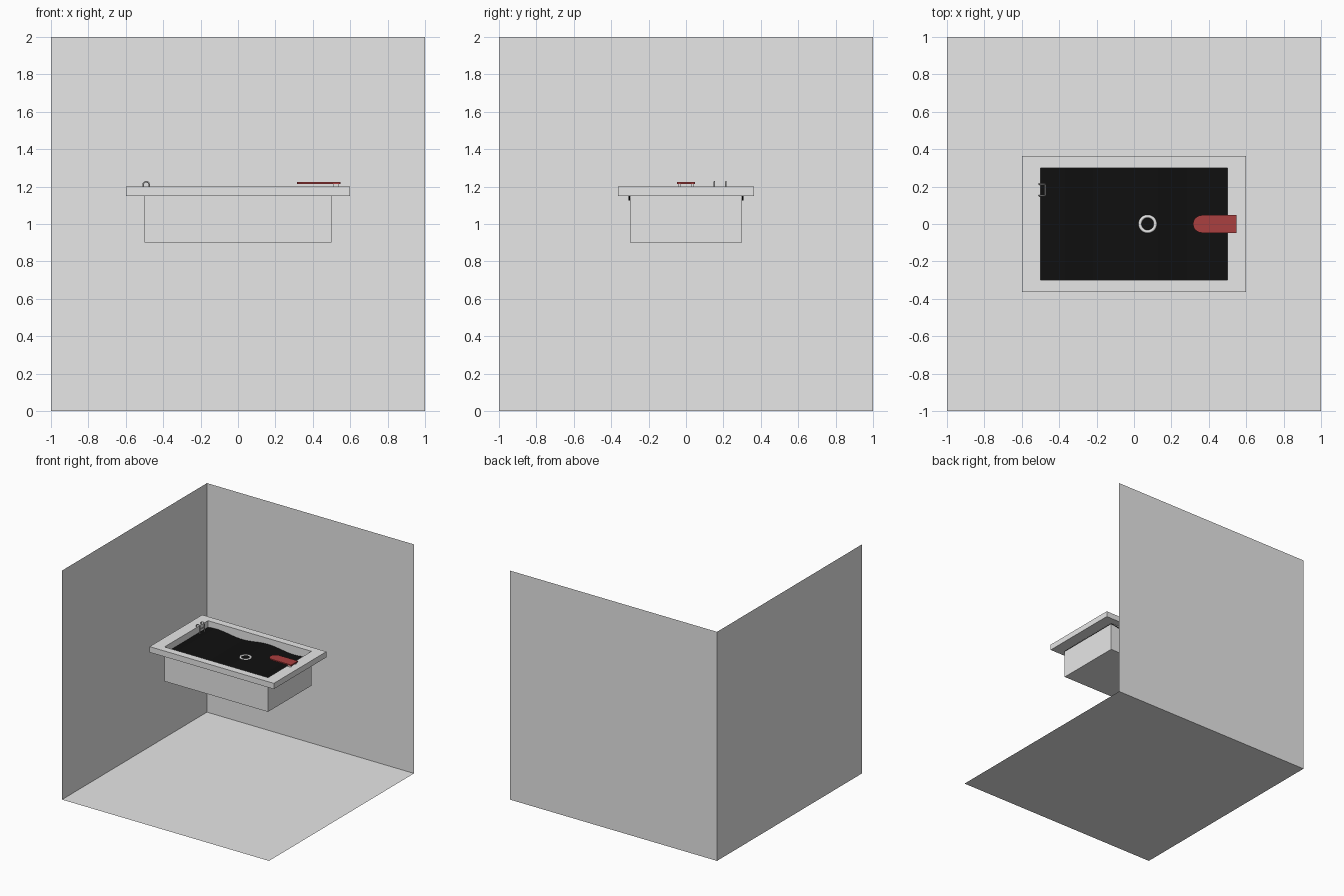
import bpy, bmesh
from math import sin, cos, pi
from mathutils import Matrix, Vector

cube = bpy.data.objects.get("Cube")
if cube:
    bpy.data.objects.remove(cube, do_unlink=True)


def material(name, color):
    m = bpy.data.materials.new(name)
    m.use_nodes = True
    m.diffuse_color = (*color, 1)
    m.node_tree.nodes["Principled BSDF"].inputs["Base Color"].default_value = (*color, 1)
    return m


WHITE = material("plaster_white", (0.8, 0.8, 0.8))
BLACK = material("dark_water", (0.005, 0.005, 0.005))
RED = material("board_red", (0.4, 0.05, 0.05))


def finish(name, bm, mat, smooth=False):
    bmesh.ops.recalc_face_normals(bm, faces=bm.faces)
    mesh = bpy.data.meshes.new(name)
    bm.to_mesh(mesh)
    bm.free()
    mesh.materials.append(mat)
    for p in mesh.polygons:
        p.use_smooth = smooth
    obj = bpy.data.objects.new(name, mesh)
    bpy.context.collection.objects.link(obj)
    return obj


def panel(name, corners, mat):
    bm = bmesh.new()
    bm.faces.new([bm.verts.new(c) for c in corners])
    return finish(name, bm, mat)


def prism(name, outline, z0, z1, mat):
    bm = bmesh.new()
    face = bm.faces.new([bm.verts.new((x, y, z0)) for x, y in outline])
    up = bmesh.ops.extrude_face_region(bm, geom=[face])["geom"]
    bmesh.ops.translate(bm, vec=(0, 0, z1 - z0),
                        verts=[v for v in up if isinstance(v, bmesh.types.BMVert)])
    return finish(name, bm, mat)


def rect(hx, hy, cx=0, cy=0):
    return [(cx - hx, cy - hy), (cx + hx, cy - hy), (cx + hx, cy + hy), (cx - hx, cy + hy)]


def tube(name, points, radius, mat):
    curve = bpy.data.curves.new(name, "CURVE")
    curve.dimensions = "3D"
    curve.bevel_depth = radius
    curve.bevel_resolution = 2
    curve.use_fill_caps = True
    spline = curve.splines.new("POLY")
    spline.points.add(len(points) - 1)
    for p, co in zip(spline.points, points):
        p.co = (*co, 1)
    curve.materials.append(mat)
    obj = bpy.data.objects.new(name, curve)
    bpy.context.collection.objects.link(obj)
    return obj


# Floor and two walls
panel("floor", [(x, y, 0) for x, y in rect(1, 1)], WHITE)
panel("back_wall", [(-1, 1, 0), (1, 1, 0), (1, 1, 2), (-1, 1, 2)], WHITE)
panel("side_wall", [(-1, -1, 0), (-1, 1, 0), (-1, 1, 2), (-1, -1, 2)], WHITE)

# Open-topped pool basin
basin = prism("pool_basin", rect(0.5, 0.3), 0.9, 1.15, WHITE)
bm = bmesh.new()
bm.from_mesh(basin.data)
lid = [f for f in bm.faces if f.calc_center_median().z > 1.14]
bmesh.ops.delete(bm, geom=lid, context="FACES")
bm.to_mesh(basin.data)
bm.free()

# Rim frame around the basin
bm = bmesh.new()
loops = [[bm.verts.new((x, y, z)) for x, y in rect(hx, hy)]
         for hx, hy, z in ((0.6, 0.363, 1.15), (0.6, 0.363, 1.2), (0.5, 0.3, 1.2), (0.5, 0.3, 1.15))]
for i in range(4):
    a, b = loops[i], loops[(i + 1) % 4]
    for j in range(4):
        k = (j + 1) % 4
        bm.faces.new((a[j], a[k], b[k], b[j]))
finish("pool_rim", bm, WHITE)

# Rippled water sheet
bm = bmesh.new()
bmesh.ops.create_grid(bm, x_segments=64, y_segments=24, size=1)
for v in bm.verts:
    v.co.x *= 0.505
    v.co.y *= 0.308
    v.co.z = 1.137 + 0.012 * cos(4 * pi * (v.co.x + 0.42))
finish("water", bm, BLACK, True)

# Floating ring
bpy.ops.mesh.primitive_torus_add(major_segments=32, minor_segments=10, major_radius=0.041,
                                 minor_radius=0.009, location=(0.073, 0, 1.147))
ring = bpy.context.object
ring.name = "float_ring"
ring.data.materials.append(WHITE)
bpy.ops.object.shade_smooth()

# Diving board with a rounded tip and two supports
tip = [(0.362 - 0.047 * sin(t * pi / 8), 0.047 * cos(t * pi / 8)) for t in range(9)]
prism("diving_board", [(0.547, 0.047)] + tip + [(0.547, -0.047)], 1.215, 1.225, RED)
for side, label in ((-1, "right"), (1, "left")):
    prism("board_support_" + label, rect(0.016, 0.005, 0.523, side * 0.034), 1.2, 1.215, WHITE)

# Ladder: two hooked rails and the rungs between them
hook = [(-0.491 - 0.016 * cos(t * pi / 8), 1.21 + 0.016 * sin(t * pi / 8)) for t in range(9)]
profile = [(-0.507, 1.195)] + hook + [(-0.475, 1.0)]
for y, label in ((0.152, "front"), (0.213, "back")):
    tube("ladder_rail_" + label, [(x, y, z) for x, z in profile], 0.004, WHITE)
for i in range(4):
    z = 1.185 - 0.045 * i
    tube("ladder_rung_%d" % (i + 1), [(-0.475, 0.152, z), (-0.475, 0.213, z)], 0.004, WHITE)
